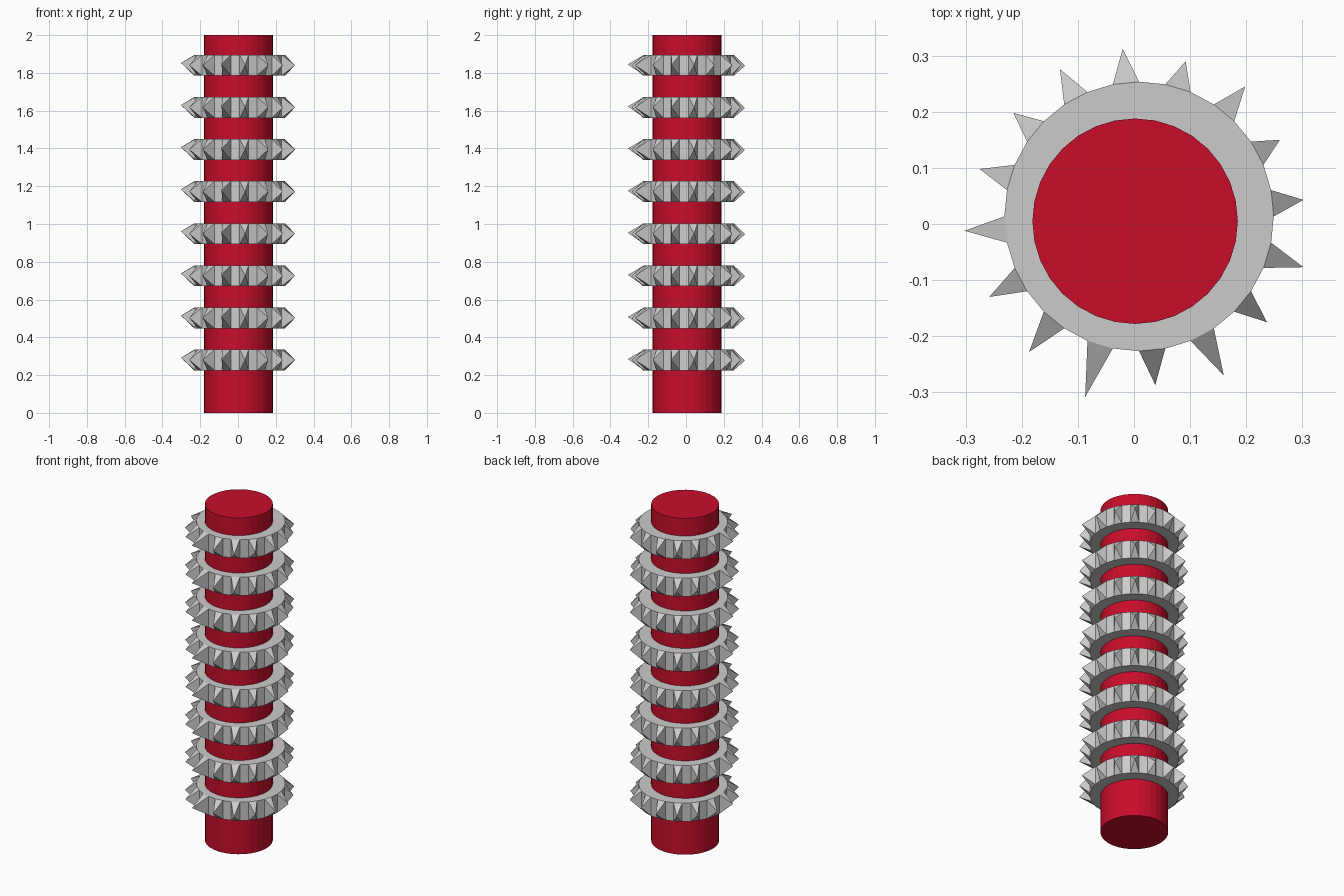
import bpy, bmesh
from math import atan2, cos, sin, pi
from mathutils import Matrix, Vector

if "Cube" in bpy.data.objects:
    bpy.data.objects.remove(bpy.data.objects["Cube"])

SIDES = 32
RINGS = 8
FIRST_Z, STEP = 0.28, 0.2229
RING_R, RING_H = 0.24, 0.11
CENTRE = Vector((0.009, 0.0135, 0))

# Uneven spike tips, clockwise from the back: x, y, height offset
TIPS = [(-0.02, 0.312, -0.003), (0.092, 0.29, 0), (0.198, 0.245, 0), (0.26, 0.15, 0),
        (0.302, 0.043, 0), (0.302, -0.077, 0), (0.237, -0.175, 0), (0.16, -0.27, 0),
        (0.038, -0.287, 0), (-0.087, -0.308, 0.005), (-0.187, -0.228, 0), (-0.258, -0.13, 0),
        (-0.302, -0.012, 0.012), (-0.275, 0.098, 0), (-0.215, 0.198, 0), (-0.132, 0.276, 0)]


def make_object(name, bm):
    mesh = bpy.data.meshes.new(name)
    bm.to_mesh(mesh)
    bm.free()
    obj = bpy.data.objects.new(name, mesh)
    bpy.context.collection.objects.link(obj)
    return obj


def cylinder(radius, height, centre):
    bm = bmesh.new()
    bmesh.ops.create_cone(bm, cap_ends=True, segments=SIDES, radius1=radius,
                          radius2=radius, depth=height,
                          matrix=Matrix.Translation(centre))
    return bm


# Red core
core = make_object("core", cylinder(0.183, 2.0, (0.002, 0.005, 1.0)))
red = bpy.data.materials.new("red")
red.diffuse_color = (0.58, 0.004, 0.024, 1)
red.use_nodes = True
red.node_tree.nodes["Principled BSDF"].inputs["Base Color"].default_value = red.diffuse_color
core.data.materials.append(red)

# Spiked ring: every second side face is drawn out to a point
bm = cylinder(RING_R, RING_H, CENTRE)
sides = [f for f in bm.faces if len(f.verts) == 4]
for k, tip in enumerate(TIPS):
    angle = pi / 2 + pi / SIDES - k * 2 * pi / len(TIPS)
    direction = Vector((cos(angle), sin(angle), 0))
    face = max((f for f in sides if f.is_valid),
               key=lambda f: (f.calc_center_median() - CENTRE).dot(direction))
    sides.remove(face)
    poked = bmesh.ops.poke(bm, faces=[face])
    poked["verts"][0].co = tip
bmesh.ops.recalc_face_normals(bm, faces=bm.faces[:])
ring = make_object("spiked_ring", bm)
ring.location.z = FIRST_Z

# Stack of identical rings along the core
array = ring.modifiers.new("stack", 'ARRAY')
array.count = RINGS
array.use_relative_offset = False
array.use_constant_offset = True
array.constant_offset_displace = (0, 0, STEP)
